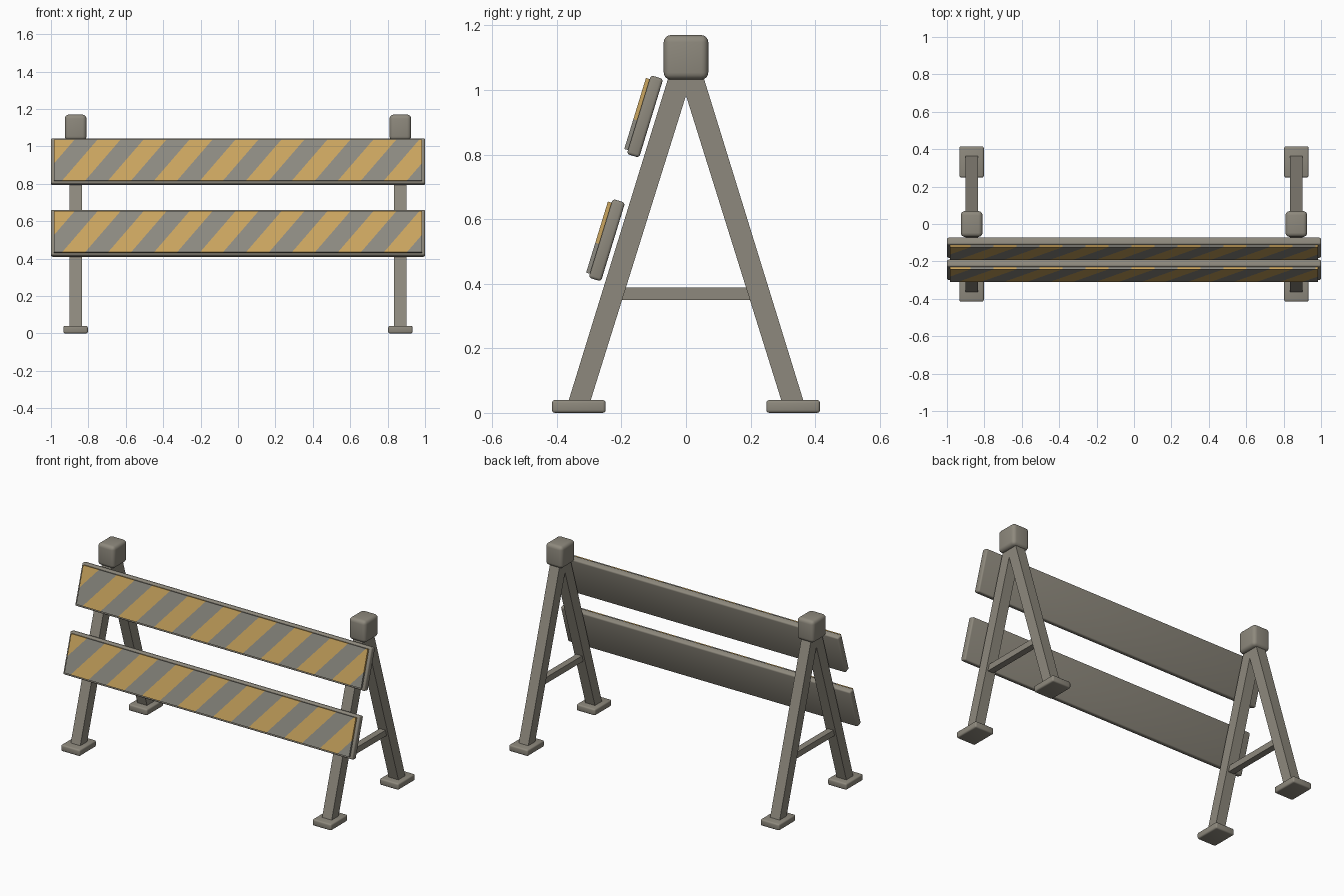
import bpy, bmesh, math
from mathutils import Vector, Matrix

cube = bpy.data.objects.get("Cube")
if cube:
    bpy.data.objects.remove(cube, do_unlink=True)


def material(name, rgb):
    m = bpy.data.materials.new(name)
    m.use_nodes = True
    m.diffuse_color = (*rgb, 1)
    bsdf = m.node_tree.nodes["Principled BSDF"]
    bsdf.inputs["Base Color"].default_value = (*rgb, 1)
    bsdf.inputs["Roughness"].default_value = 0.7
    return m


GREY = material("warm_grey", (0.27, 0.25, 0.205))
STRIPE_GREY = material("stripe_grey", (0.27, 0.26, 0.225))
YELLOW = material("amber_yellow", (0.60, 0.38, 0.115))


def finish(name, bm, mats, matrix=Matrix(), smooth=False):
    bmesh.ops.recalc_face_normals(bm, faces=bm.faces[:])
    mesh = bpy.data.meshes.new(name)
    bm.to_mesh(mesh)
    bm.free()
    obj = bpy.data.objects.new(name, mesh)
    bpy.context.collection.objects.link(obj)
    for m in mats:
        mesh.materials.append(m)
    obj.matrix_world = matrix
    if smooth:
        bpy.ops.object.select_all(action='DESELECT')
        obj.select_set(True)
        bpy.context.view_layer.objects.active = obj
        bpy.ops.object.shade_smooth_by_angle(angle=math.radians(40))
    return obj


def box_mesh(size, offset=(0, 0, 0)):
    bm = bmesh.new()
    bmesh.ops.create_cube(bm, size=1)
    for v in bm.verts:
        v.co = Vector(a * b for a, b in zip(v.co, size)) + Vector(offset)
    return bm


def box(name, size, location, bevel=0.0, segments=3, rotation=Matrix()):
    bm = box_mesh(size)
    if bevel:
        bmesh.ops.bevel(bm, geom=bm.edges[:], offset=bevel, segments=segments,
                        profile=0.5, affect='EDGES')
    return finish(name, bm, [GREY], Matrix.Translation(location) @ rotation, bevel > 0)


def prism(name, profile, x, width):
    # Extrude a (y, z) profile along x
    bm = bmesh.new()
    face = bm.faces.new([bm.verts.new((x - width / 2, y, z)) for y, z in profile])
    ext = bmesh.ops.extrude_face_region(bm, geom=[face])
    verts = [g for g in ext["geom"] if isinstance(g, bmesh.types.BMVert)]
    bmesh.ops.translate(bm, verts=verts, vec=(width, 0, 0))
    return finish(name, bm, [GREY])


# A-shaped stands at both ends
LEG = [(-0.366, 0.03), (-0.298, 0.03), (0, 0.983), (0, 1.06), (-0.048, 1.06)]
for side, sx in (("left", 1), ("right", -1)):
    x = sx * 0.868
    for end, sy in (("front", 1), ("back", -1)):
        prism(f"{end}_leg_{side}", [(y * sy, z) for y, z in LEG], x, 0.066)
        box(f"{end}_foot_{side}", (0.13, 0.166, 0.04), (x, -0.332 * sy, 0.02), 0.009)
    box(f"crossbar_{side}", (0.04, 0.41, 0.038), (x, 0, 0.369))
    box(f"top_cap_{side}", (0.116, 0.138, 0.138), (x, 0, 1.101), 0.022, 4)

# Tilted boards with striped face panels
TILT = Matrix.Rotation(math.radians(-17), 4, 'X')
PANEL_W, PANEL_H = 1.966, 0.23
PERIOD = PANEL_W / 8
SHIFT = 0.19          # sideways run of a stripe over the panel height
START = -0.94         # lower left corner of the first full yellow stripe


def striped_panel(name, location):
    bm = box_mesh((PANEL_W, 0.014, PANEL_H), (0, -0.025, 0))
    normal = Vector((PANEL_H, 0, -SHIFT)).normalized()
    for i in range(-3, 18):
        point = (START + i * PERIOD / 2, 0, -PANEL_H / 2)
        geom = bm.verts[:] + bm.edges[:] + bm.faces[:]
        bmesh.ops.bisect_plane(bm, geom=geom, plane_co=point, plane_no=normal)
    # Alternate colours by position across the slanted bands
    for f in bm.faces:
        c = f.calc_center_median()
        u = c.x - SHIFT * (c.z / PANEL_H + 0.5) - START
        f.material_index = math.floor(u / (PERIOD / 2)) % 2
    finish(name, bm, [YELLOW, STRIPE_GREY], Matrix.Translation(location) @ TILT)


for label, loc in (("upper", (0, -0.127, 0.918)), ("lower", (0, -0.245, 0.535))):
    box(f"{label}_board", (2.0, 0.04, 0.255), loc, 0.009, 3, TILT)
    striped_panel(f"{label}_striped_panel", loc)
